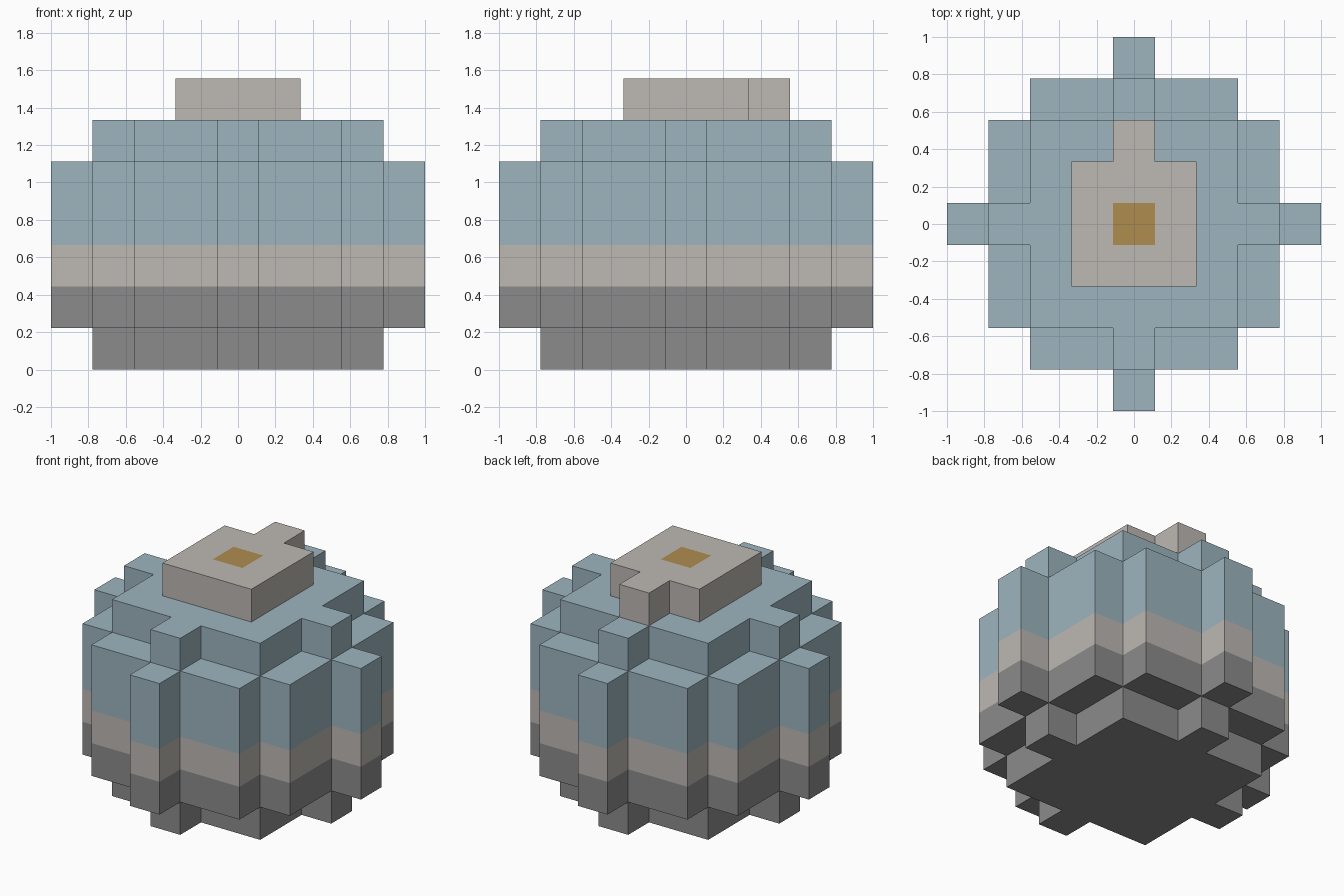
import bpy
import bmesh
from mathutils import Vector
from itertools import product

cube = bpy.data.objects.get("Cube")
if cube:
    bpy.data.objects.remove(cube, do_unlink=True)

UNIT = 2 / 9  # edge length of one block


def material(name, rgb):
    mat = bpy.data.materials.new(name)
    mat.use_nodes = True
    mat.diffuse_color = (*rgb, 1)
    bsdf = next(n for n in mat.node_tree.nodes if n.type == 'BSDF_PRINCIPLED')
    bsdf.inputs["Base Color"].default_value = (*rgb, 1)
    return mat


grey = material("dark grey", (0.26, 0.26, 0.26))
stone = material("warm stone", (0.51, 0.48, 0.45))
blue = material("pale blue", (0.34, 0.46, 0.52))
gold = material("gold", (0.43, 0.27, 0.08))


# Footprints of the block layers, in whole blocks from the centre
def wide(x, y):
    far, near = max(abs(x), abs(y)), min(abs(x), abs(y))
    return far <= 2 or (far == 3 and near <= 2) or (far == 4 and near == 0)


def narrow(x, y):
    far, near = max(abs(x), abs(y)), min(abs(x), abs(y))
    return far <= 2 or (far == 3 and near == 0)


def cap_shape(x, y):
    return max(abs(x), abs(y)) <= 1 or (x == 0 and y == 2)


layers = [narrow, wide, wide, wide, wide, narrow, cap_shape]
solid = {(x, y, z) for z, shape in enumerate(layers)
         for x, y in product(range(-4, 5), repeat=2) if shape(x, y)}


def build_part(name, levels, mat, spot=None):
    """Skin the exposed block sides of some layers, merged into flat faces."""
    bm = bmesh.new()
    for cell in sorted(c for c in solid if c[2] in levels):
        centre = Vector(cell) + Vector((0, 0, 0.5))
        for axis, sign in product(range(3), (-1, 1)):
            normal = Vector((0, 0, 0))
            normal[axis] = sign
            if tuple(int(v) for v in Vector(cell) + normal) in solid:
                continue
            u, v = Vector((0, 0, 0)), Vector((0, 0, 0))
            u[(axis + 1) % 3] = 0.5
            v[(axis + 2) % 3] = 0.5 * sign
            middle = centre + normal / 2
            corners = (-u - v, u - v, u + v, v - u)
            face = bm.faces.new([bm.verts.new((middle + c) * UNIT) for c in corners])
            # Centre top face takes the accent colour
            if spot and axis == 2 and sign > 0 and cell[0] == cell[1] == 0:
                face.material_index = 1
    bmesh.ops.remove_doubles(bm, verts=bm.verts, dist=0.001)
    bmesh.ops.dissolve_limit(bm, angle_limit=0.01, verts=bm.verts, edges=bm.edges,
                             delimit={'MATERIAL'})
    mesh = bpy.data.meshes.new(name)
    bm.to_mesh(mesh)
    bm.free()
    mesh.materials.append(mat)
    if spot:
        mesh.materials.append(spot)
    obj = bpy.data.objects.new(name, mesh)
    bpy.context.collection.objects.link(obj)


build_part("lower_body", (0, 1), grey)
build_part("middle_band", (2,), stone)
build_part("upper_body", (3, 4, 5), blue)
build_part("cap", (6,), stone, gold)
